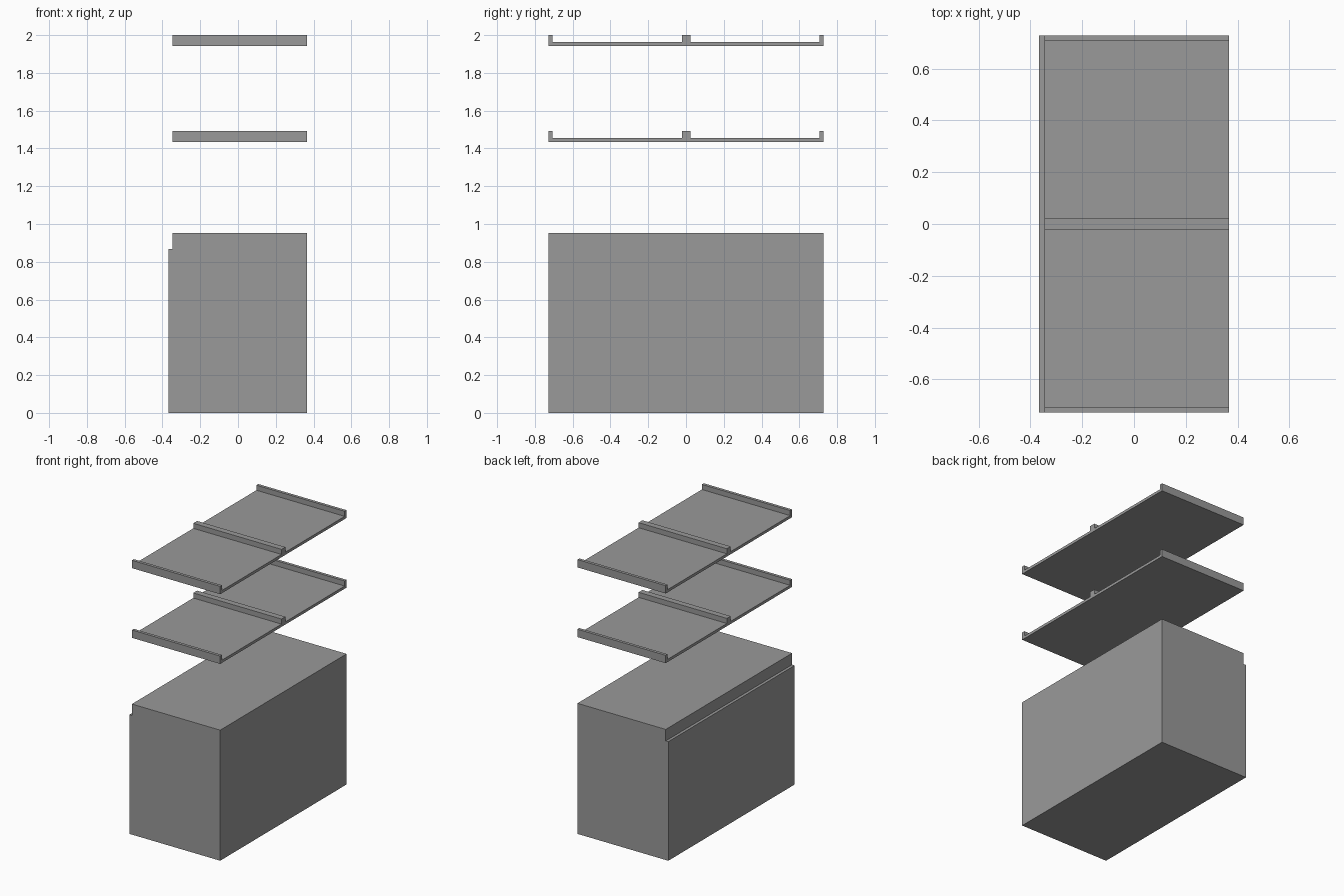
import bpy
import bmesh
from mathutils import Vector

default = bpy.data.objects.get("Cube")
if default:
    bpy.data.objects.remove(default, do_unlink=True)

grey = bpy.data.materials.new("plain grey")
grey.use_nodes = True
colour = (0.32, 0.32, 0.32, 1)
grey.diffuse_color = colour
grey.node_tree.nodes["Principled BSDF"].inputs["Base Color"].default_value = colour

HALF_LENGTH = 0.728
X_BACK, X_FRONT = -0.346, 0.366
DOOR_FACE = -0.367
LIP = 0.022
PLATE = 0.02
SHELF_HEIGHT = 0.057


def finish(name, bm):
    bmesh.ops.recalc_face_normals(bm, faces=bm.faces)
    mesh = bpy.data.meshes.new(name)
    bm.to_mesh(mesh)
    bm.free()
    mesh.materials.append(grey)
    obj = bpy.data.objects.new(name, mesh)
    bpy.context.collection.objects.link(obj)
    return obj


def box(name, low, high):
    low, high = Vector(low), Vector(high)
    bm = bmesh.new()
    bmesh.ops.create_cube(bm, size=1)
    bmesh.ops.scale(bm, vec=high - low, verts=bm.verts)
    bmesh.ops.translate(bm, vec=(low + high) / 2, verts=bm.verts)
    return finish(name, bm)


def tray(name, y0, y1, z):
    # U-shaped profile pushed along x
    top, floor = z + SHELF_HEIGHT, z + PLATE
    profile = [(y0, z), (y1, z), (y1, top), (y1 - LIP, top),
               (y1 - LIP, floor), (y0 + LIP, floor), (y0 + LIP, top), (y0, top)]
    bm = bmesh.new()
    face = bm.faces.new([bm.verts.new((X_BACK, y, h)) for y, h in profile])
    pushed = bmesh.ops.extrude_face_region(bm, geom=[face], use_keep_orig=True)
    moved = [v for v in pushed["geom"] if isinstance(v, bmesh.types.BMVert)]
    bmesh.ops.translate(bm, vec=(X_FRONT - X_BACK, 0, 0), verts=moved)
    return finish(name, bm)


# Base cabinet with a closed body
box("cabinet_body", (X_BACK, -HALF_LENGTH, 0), (X_FRONT, HALF_LENGTH, 0.952))

# Thin panel standing against the long side
box("cabinet_side_panel", (DOOR_FACE, -HALF_LENGTH, 0), (X_BACK, HALF_LENGTH, 0.868))

# Two levels of paired wall shelves with raised ends
for level, z in (("lower", 1.435), ("upper", 2 - SHELF_HEIGHT)):
    tray(f"{level}_shelf_front", -HALF_LENGTH, 0.001, z)
    tray(f"{level}_shelf_rear", 0.001, HALF_LENGTH, z)
